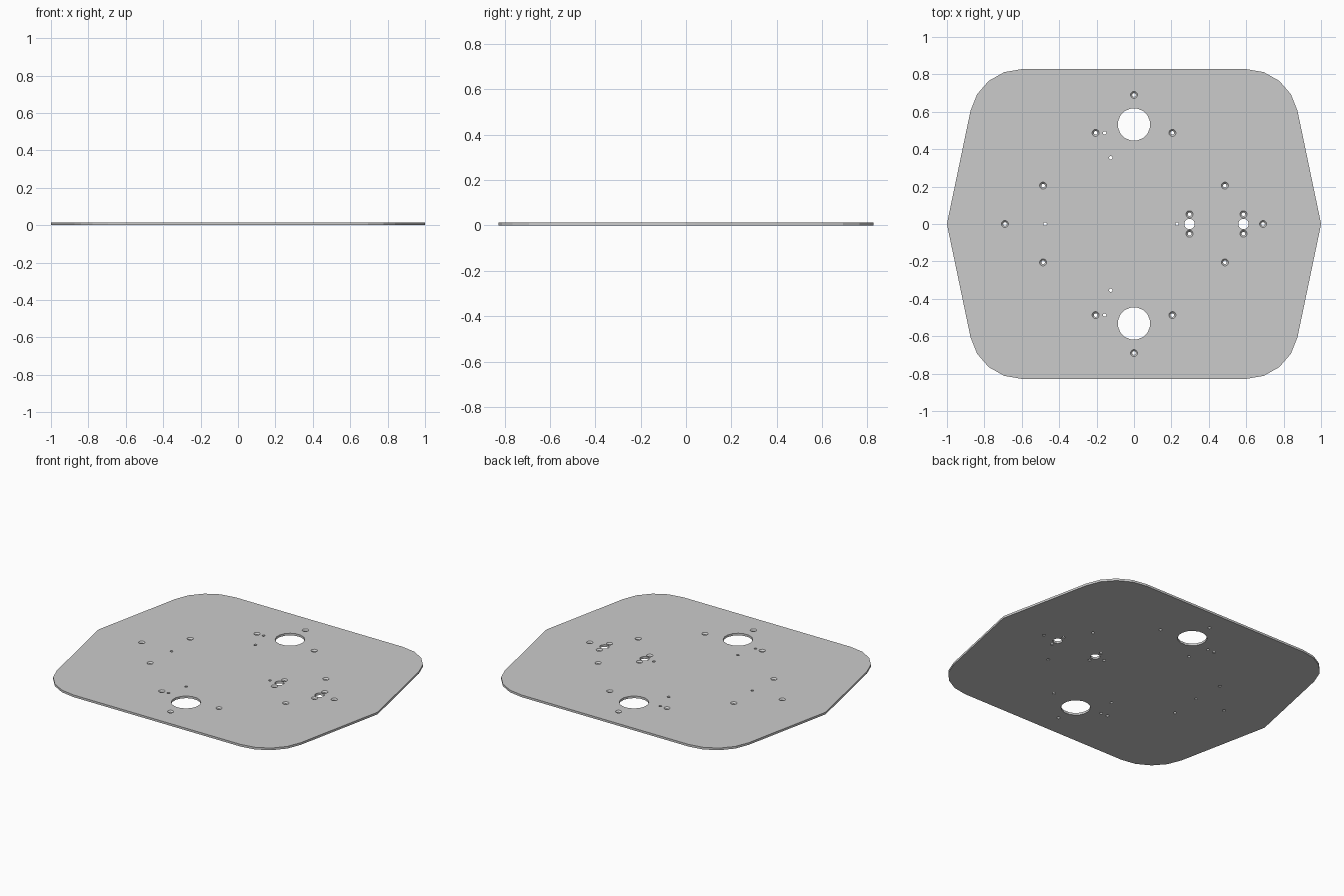
import bpy, bmesh
from math import sin, cos, pi, radians

if "Cube" in bpy.data.objects:
    bpy.data.objects.remove(bpy.data.objects["Cube"])

T = 0.014  # plate thickness


def circle(x, y, r, n):
    return [(x + r * cos(2 * pi * (i + 0.5) / n), y + r * sin(2 * pi * (i + 0.5) / n)) for i in range(n)]


# Outline: one quarter (side tip, then rounded corner), mirrored to four
quarter = [(1.0, 0.0), (0.992, 0.04)]
for i in range(5):
    a = radians(11.7 + (90 - 11.7) * i / 4)
    quarter.append((0.6 + 0.28 * cos(a), 0.548 + 0.28 * sin(a)))
half = quarter + [(-x, y) for x, y in reversed(quarter)]
outline = half + [(x, -y) for x, y in reversed(half[1:-1])]

# Every wall is a stack of (loop, z) rings from bottom to top
walls = [[(outline, 0), (outline, T)]]


def plain_hole(x, y, r, n):
    c = circle(x, y, r, n)
    walls.append([(c, 0), (c, T)])


def countersunk_hole(x, y):
    small, wide = circle(x, y, 0.01, 16), circle(x, y, 0.019, 16)
    walls.append([(small, 0), (small, T - 0.009), (wide, T)])


# Large and medium bores
for s in (-1, 1):
    plain_hole(0, s * 0.532, 0.087, 16)
for x in (0.297, 0.585):
    plain_hole(x, 0, 0.028, 16)

# Small pin holes
for x, y in [(-0.157, 0.487), (-0.124, 0.354)]:
    for s in (-1, 1):
        plain_hole(x, s * y, 0.009, 12)
for x in (-0.475, 0.23):
    plain_hole(x, 0, 0.009, 12)

# Countersunk screw holes
for s in (-1, 1):
    countersunk_hole(s * 0.69, 0)
    countersunk_hole(0, s * 0.69)
    for x, y in [(0.297, 0.052), (0.585, 0.052)]:
        countersunk_hole(x, s * y)
    for t in (-1, 1):
        countersunk_hole(s * 0.205, t * 0.487)
        countersunk_hole(s * 0.486, t * 0.205)

# Plate: walls around outline and holes, then filled top and bottom
bm = bmesh.new()
bottom, top = [], []
for wall in walls:
    rings = [[bm.verts.new((x, y, z)) for x, y in loop] for loop, z in wall]
    n = len(rings[0])
    for a, b in zip(rings, rings[1:]):
        for i in range(n):
            j = (i + 1) % n
            bm.faces.new((a[i], a[j], b[j], b[i]))
    for ring, store in ((rings[0], bottom), (rings[-1], top)):
        store += [bm.edges.get((ring[i], ring[(i + 1) % n])) for i in range(n)]
for edges in (bottom, top):
    bmesh.ops.triangle_fill(bm, edges=edges, use_beauty=True, use_dissolve=False)
bmesh.ops.recalc_face_normals(bm, faces=bm.faces[:])

mesh = bpy.data.meshes.new("base_plate")
bm.to_mesh(mesh)
bm.free()
plate = bpy.data.objects.new("base_plate", mesh)
bpy.context.collection.objects.link(plate)
